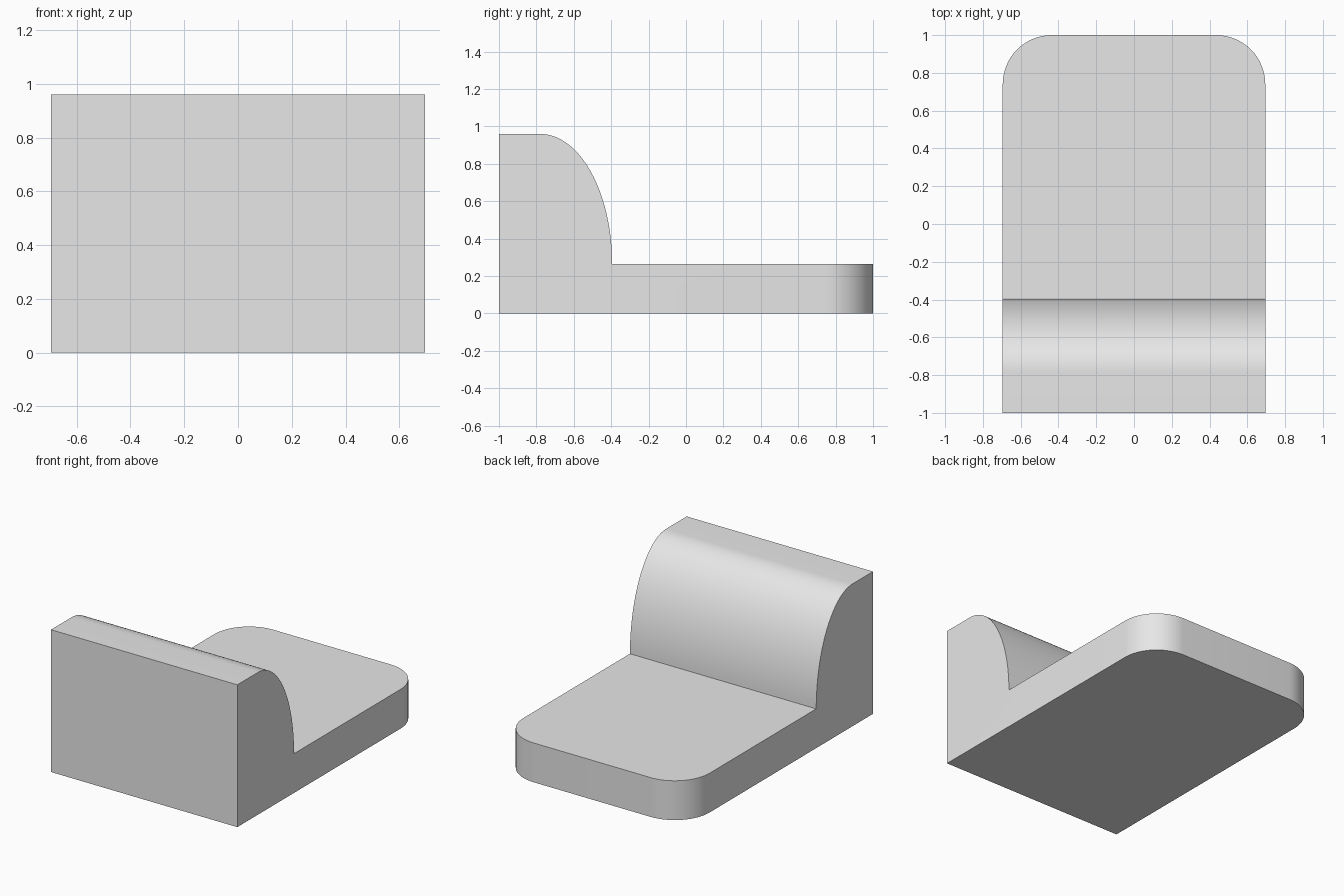
import bpy, bmesh
from math import sin, cos, pi, radians

if "Cube" in bpy.data.objects:
    bpy.data.objects.remove(bpy.data.objects["Cube"], do_unlink=True)

HALF_WIDTH, BASE_TOP, TOP = 0.695, 0.265, 0.96
ARC_Y, ARC_DEPTH, CORNER, STEPS = -0.78, 0.385, 0.26, 32

# Single grey material
grey = bpy.data.materials.new("plain_grey")
grey.use_nodes = True
colour = (0.8, 0.8, 0.8, 1)
grey.diffuse_color = colour
grey.node_tree.nodes["Principled BSDF"].inputs["Base Color"].default_value = colour

# Side profile: flat base, upright block with an elliptical inner shoulder
profile = [(-1, 0), (1, 0), (1, BASE_TOP)]
for i in range(STEPS + 1):
    a = pi / 2 * i / STEPS
    profile.append((ARC_Y + ARC_DEPTH * cos(a), BASE_TOP + (TOP - BASE_TOP) * sin(a)))
profile.append((-1, TOP))

# Extrude the profile across the width
bm = bmesh.new()
side = bm.faces.new([bm.verts.new((-HALF_WIDTH, y, z)) for y, z in profile])
swept = bmesh.ops.extrude_face_region(bm, geom=[side])["geom"]
bmesh.ops.translate(bm, vec=(2 * HALF_WIDTH, 0, 0),
                    verts=[g for g in swept if isinstance(g, bmesh.types.BMVert)])

# Round the two upright corners at the back of the base
corners = [e for e in bm.edges
           if all(v.co.y > 0.99 for v in e.verts)
           and abs(e.verts[0].co.x - e.verts[1].co.x) < 0.01]
bmesh.ops.bevel(bm, geom=corners, offset=CORNER, offset_type='OFFSET',
                segments=16, profile=0.5, affect='EDGES')
bmesh.ops.recalc_face_normals(bm, faces=bm.faces)

mesh = bpy.data.meshes.new("stepped_block")
bm.to_mesh(mesh)
bm.free()
mesh.materials.append(grey)
block = bpy.data.objects.new("stepped_block", mesh)
bpy.context.collection.objects.link(block)

# Smooth curves, crisp edges
bpy.ops.object.select_all(action='DESELECT')
block.select_set(True)
bpy.context.view_layer.objects.active = block
bpy.ops.object.shade_smooth_by_angle(angle=radians(30))
